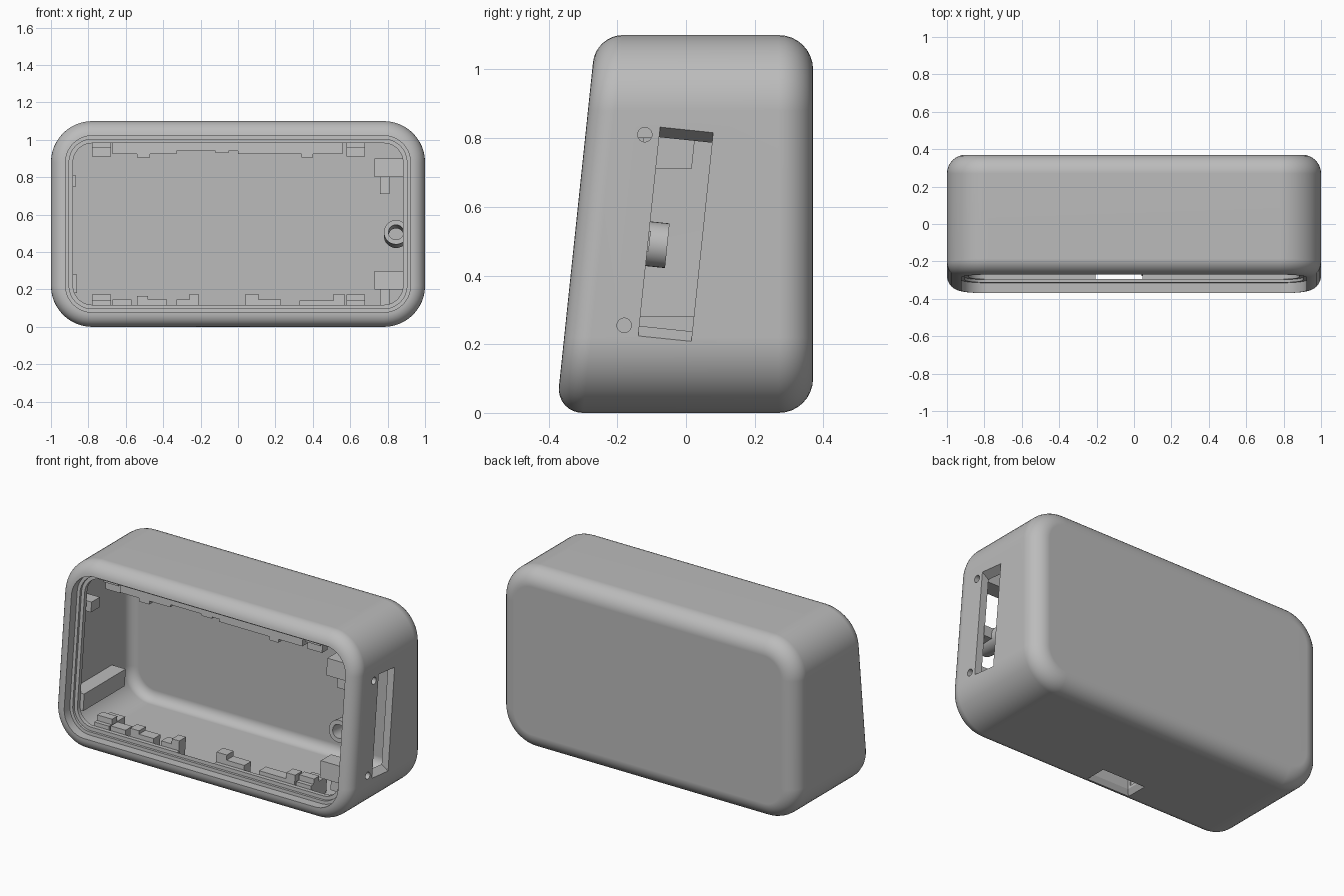
import bpy, bmesh, math

cube = bpy.data.objects.get("Cube")
if cube:
    bpy.data.objects.remove(cube, do_unlink=True)

grey = bpy.data.materials.new("plain grey")
grey.use_nodes = True
colour = (0.5, 0.5, 0.5, 1)
grey.diffuse_color = colour
grey.node_tree.nodes["Principled BSDF"].inputs["Base Color"].default_value = colour

HALF_W, HALF_H, BACK, SLOPE = 1.0, 0.55, 0.37, 0.105
WALL = 0.045


def front(z):
    """y of the leaning front plane at height z"""
    return -0.378 + SLOPE * z


def loft(name, rings, cyclic=False):
    """Skin a list of equal rings; open ends get flat caps."""
    bm = bmesh.new()
    loops = [[bm.verts.new(p) for p in ring] for ring in rings]
    pairs = list(zip(loops, loops[1:]))
    if cyclic:
        pairs.append((loops[-1], loops[0]))
    else:
        bm.faces.new(loops[0])
        bm.faces.new(loops[-1])
    n = len(loops[0])
    for a, b in pairs:
        for i in range(n):
            j = (i + 1) % n
            bm.faces.new((a[i], a[j], b[j], b[i]))
    bmesh.ops.recalc_face_normals(bm, faces=bm.faces)
    mesh = bpy.data.meshes.new(name)
    bm.to_mesh(mesh)
    bm.free()
    mesh.materials.append(grey)
    ob = bpy.data.objects.new(name, mesh)
    bpy.context.collection.objects.link(ob)
    return ob


def smooth(ob):
    bpy.ops.object.select_all(action='DESELECT')
    ob.select_set(True)
    bpy.context.view_layer.objects.active = ob
    bpy.ops.object.shade_smooth_by_angle(angle=math.radians(30))


def block(name, x0, x1, z0, z1, d0, d1):
    """Box whose depth is measured from the leaning front plane."""
    corners = [(x0, z0), (x1, z0), (x1, z1), (x0, z1)]
    return loft(name, [[(x, front(z) + d, z) for x, z in corners] for d in (d0, d1)])


def rounded_ring(inset, depth, from_back):
    """Rounded rectangle, set in from the outline, at a depth from front or back."""
    r = 0.22 - inset
    cx, cz = HALF_W - inset - r, HALF_H - inset - r
    pts = []
    for k, (sx, sz) in enumerate([(1, 1), (-1, 1), (-1, -1), (1, -1)]):
        for i in range(13):
            a = math.pi / 2 * (k + i / 12)
            x = sx * cx + r * math.cos(a)
            z = HALF_H + sz * cz + r * math.sin(a)
            pts.append((x, BACK - depth if from_back else front(z) + depth, z))
    return pts


# Hollow shell: back fillet, sides, front fillet, stepped rim, inner walls, inner back
quarter = [math.pi / 2 * i / 8 for i in range(9)]
section = [(0.1 * (1 - math.sin(a)), 0.1 * (1 - math.cos(a)), True) for a in quarter]
section += [(0.078 * (1 - math.cos(a)), 0.078 * (1 - math.sin(a)), False) for a in quarter]
section += [(i, d, False) for i, d in [(0.078, 0.055), (0.097, 0.055), (0.097, 0.07),
                                       (0.118, 0.07), (0.118, 0.095), (WALL, 0.095)]]
section += [(WALL + 0.06 * (1 - math.cos(a)), WALL + 0.06 * (1 - math.sin(a)), True)
            for a in quarter]
shell = loft("shell", [rounded_ring(*s) for s in section])


# Cutters for the flared side slot, two side holes and the bottom port
def slot_quad(x, half_long):
    u, v = (SLOPE, 1), (1, -SLOPE)
    return [(x, -0.03 + u[0] * a + v[0] * b, 0.52 + u[1] * a + v[1] * b)
            for a, b in [(-half_long, -0.077), (half_long, -0.077),
                         (half_long, 0.077), (-half_long, 0.077)]]


def circle_x(x, y, z, r):
    return [(x, y + r * math.cos(t * math.pi / 12), z + r * math.sin(t * math.pi / 12))
            for t in range(24)]


def port_quad(z, grow):
    x0, x1, y0, y1 = -0.205 - grow, 0.045 + grow, -0.295 - grow, -0.2 + grow
    return [(x0, y0, z), (x1, y0, z), (x1, y1, z), (x0, y1, z)]


cutters = [loft("slot_cutter", [slot_quad(1.01, 0.307), slot_quad(1.0, 0.304),
                                slot_quad(0.94, 0.265), slot_quad(0.9, 0.265)]),
           loft("port_cutter", [port_quad(-0.02, 0.025), port_quad(0, 0.02),
                                port_quad(0.03, 0), port_quad(0.15, 0)])]
for y, z in [(-0.12, 0.81), (-0.18, 0.255)]:
    cutters.append(loft("hole_cutter", [circle_x(x, y, z, 0.021) for x in (0.94, 1.02)]))

bpy.context.view_layer.objects.active = shell
for c in cutters:
    c.hide_render = True
    mod = shell.modifiers.new("cut", 'BOOLEAN')
    mod.operation, mod.solver, mod.object = 'DIFFERENCE', 'EXACT', c
    bpy.ops.object.modifier_apply(modifier=mod.name)
for c in cutters:
    bpy.data.objects.remove(c, do_unlink=True)
smooth(shell)
shell.modifiers.new("even_normals", 'WEIGHTED_NORMAL').keep_sharp = True

# Clips and ribs along the floor: x from, x to, top
FLOOR, CEILING = 0.04, 1.06
for x0, x1, top in [(-0.67, -0.57, 0.145), (-0.54, -0.48, 0.165), (-0.48, -0.38, 0.145),
                    (-0.33, -0.21, 0.145), (-0.26, -0.21, 0.175), (0.04, 0.11, 0.175),
                    (0.11, 0.23, 0.145), (0.33, 0.51, 0.14), (0.51, 0.57, 0.175)]:
    block("floor_clip", x0, x1, FLOOR, top, 0.095, 0.16)

# Clips and strips along the ceiling: x from, x to, underside
for x0, x1, low in [(-0.67, -0.33, 0.925), (-0.54, -0.47, 0.905), (-0.33, 0.0, 0.94),
                    (-0.12, -0.05, 0.93), (0.0, 0.56, 0.925), (0.34, 0.4, 0.905)]:
    block("ceiling_clip", x0, x1, low, CEILING, 0.1, 0.15)

# Snap hooks near the four corners
for side in (-1, 1):
    x0, x1 = sorted((side * 0.58, side * 0.68))
    if side < 0:
        x0, x1 = -0.78, -0.68
    block("floor_hook", x0, x1, FLOOR, 0.14, 0.095, 0.25)
    block("floor_hook_tip", x0, x1, 0.14, 0.172, 0.12, 0.17)
    block("ceiling_hook", x0, x1, 0.96, CEILING, 0.095, 0.25)
    block("ceiling_hook_tip", x0, x1, 0.91, 0.96, 0.12, 0.17)

# Side wall rails and the blocks that hold the side panel
block("left_wall_rail", -0.96, -0.862, 0.18, 0.28, 0.1, 0.5)
block("left_wall_tab", -0.96, -0.865, 0.75, 0.81, 0.12, 0.2)
for z0 in (0.2, 0.8):
    block("panel_holder", 0.73, 0.96, z0, z0 + 0.1, 0.1, 0.2)
    block("panel_holder_leg", 0.76, 0.81, z0 - 0.09, z0 + 0.02, 0.17, 0.32)

# Screw boss, square to the leaning front
def boss_ring(r, d):
    return [(0.845 + r * math.cos(t * math.pi / 16), front(0.51) + d
             + SLOPE * r * math.sin(t * math.pi / 16),
             0.515 + r * math.sin(t * math.pi / 16) - SLOPE * d) for t in range(32)]


boss = loft("screw_boss", [boss_ring(0.065, 0.085), boss_ring(0.065, 0.27),
                           boss_ring(0.04, 0.27), boss_ring(0.04, 0.085)], cyclic=True)
smooth(boss)
block("boss_web", 0.9, 0.96, 0.47, 0.53, 0.1, 0.22)
